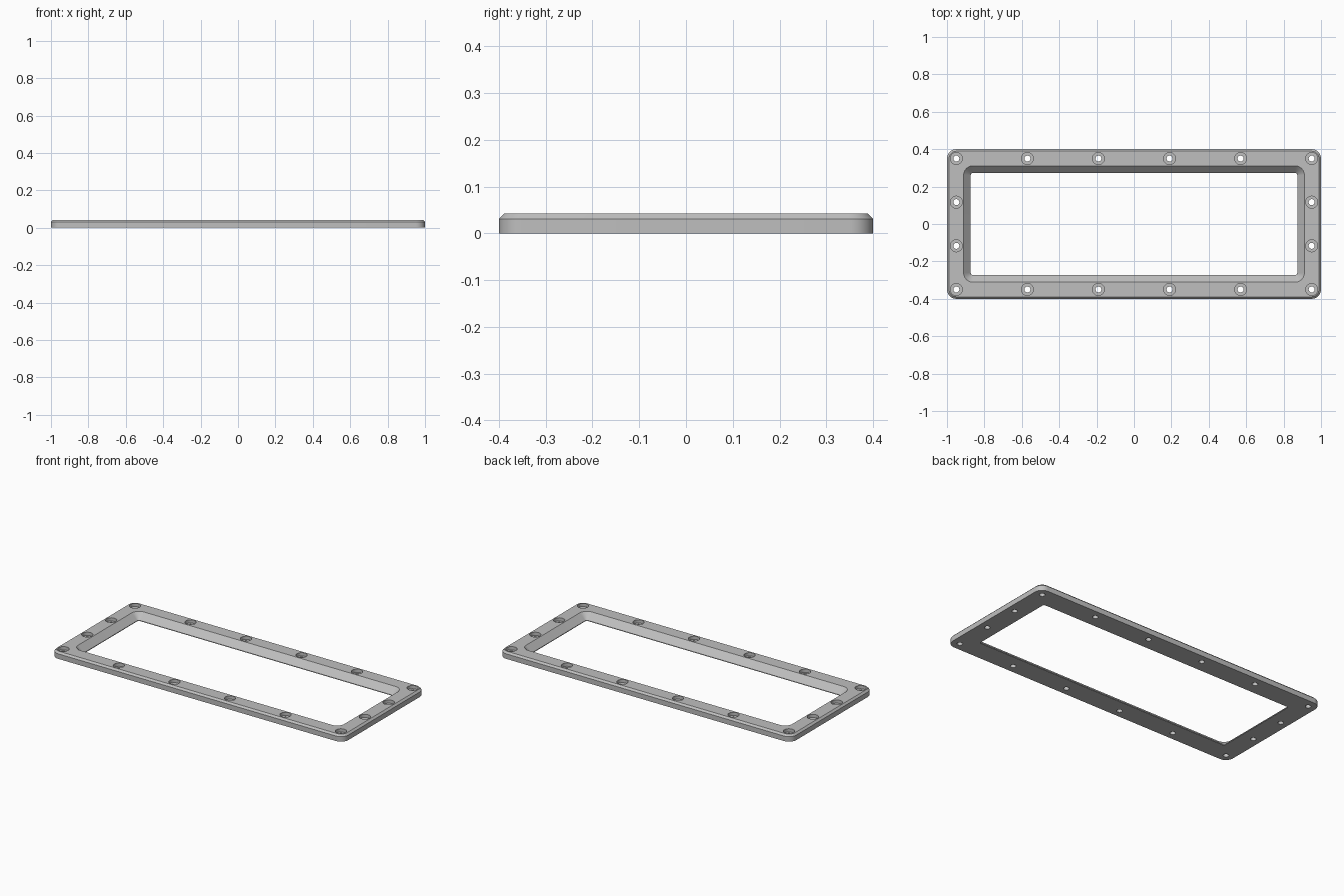
import bpy
import bmesh
from math import cos, sin, pi, radians

if "Cube" in bpy.data.objects:
    bpy.data.objects.remove(bpy.data.objects["Cube"], do_unlink=True)

HEIGHT = 0.042
CORNER_STEPS = 10
HOLE_SIDES = 32

# One plain grey material
GREY = (0.52, 0.52, 0.52, 1)
grey = bpy.data.materials.new("grey metal")
grey.use_nodes = True
grey.diffuse_color = GREY
grey.node_tree.nodes["Principled BSDF"].inputs["Base Color"].default_value = GREY


def add_object(name, bm):
    bmesh.ops.recalc_face_normals(bm, faces=bm.faces)
    mesh = bpy.data.meshes.new(name)
    bm.to_mesh(mesh)
    bm.free()
    mesh.materials.append(grey)
    obj = bpy.data.objects.new(name, mesh)
    bpy.context.collection.objects.link(obj)
    return obj


def rounded_rectangle(bm, half_x, half_y, radius, z):
    ring = []
    for corner, (sx, sy) in enumerate([(1, 1), (-1, 1), (-1, -1), (1, -1)]):
        for i in range(CORNER_STEPS + 1):
            a = (corner + i / CORNER_STEPS) * pi / 2
            ring.append(bm.verts.new((sx * (half_x - radius) + radius * cos(a),
                                      sy * (half_y - radius) + radius * sin(a), z)))
    return ring


def circle(bm, x, y, radius, z):
    angles = [2 * pi * i / HOLE_SIDES for i in range(HOLE_SIDES)]
    return [bm.verts.new((x + radius * cos(a), y + radius * sin(a), z)) for a in angles]


def bridge(bm, lower, upper):
    n = len(lower)
    for i in range(n):
        j = (i + 1) % n
        bm.faces.new((lower[i], lower[j], upper[j], upper[i]))


# Frame: chamfered outside, sloped opening with a thin lip at the bottom
bm = bmesh.new()
sections = [
    (1.0, 0.4, 0.05, 0),
    (1.0, 0.4, 0.05, 0.031),
    (0.989, 0.389, 0.039, HEIGHT),
    (0.911, 0.311, 0.05, HEIGHT),
    (0.873, 0.273, 0.012, 0.004),
    (0.873, 0.273, 0.012, 0),
]
rings = [rounded_rectangle(bm, *s) for s in sections]
for k, ring in enumerate(rings):
    bridge(bm, ring, rings[(k + 1) % len(rings)])
frame = add_object("frame", bm)

# Counterbored screw holes: six along each long side, two more on each end
places = [(0.95 * (2 * i / 5 - 1), y) for i in range(6) for y in (-0.35, 0.35)]
places += [(x, y) for x in (-0.95, 0.95) for y in (-0.1167, 0.1167)]
bm = bmesh.new()
for x, y in places:
    steps = [circle(bm, x, y, r, z) for r, z in
             ((0.016, -0.02), (0.016, 0.022), (0.032, 0.022), (0.032, HEIGHT + 0.02))]
    for lower, upper in zip(steps, steps[1:]):
        bridge(bm, lower, upper)
    bm.faces.new(steps[0])
    bm.faces.new(steps[-1])
cutter = add_object("screw_hole_cutter", bm)
cutter.hide_render = True

# Cut the holes and drop the helper
cut = frame.modifiers.new("screw holes", "BOOLEAN")
cut.operation = "DIFFERENCE"
cut.solver = "EXACT"
cut.object = cutter
bpy.ops.object.select_all(action="DESELECT")
frame.select_set(True)
bpy.context.view_layer.objects.active = frame
bpy.ops.object.modifier_apply(modifier=cut.name)
bpy.data.objects.remove(cutter, do_unlink=True)

bpy.ops.object.shade_smooth_by_angle(angle=radians(30))
